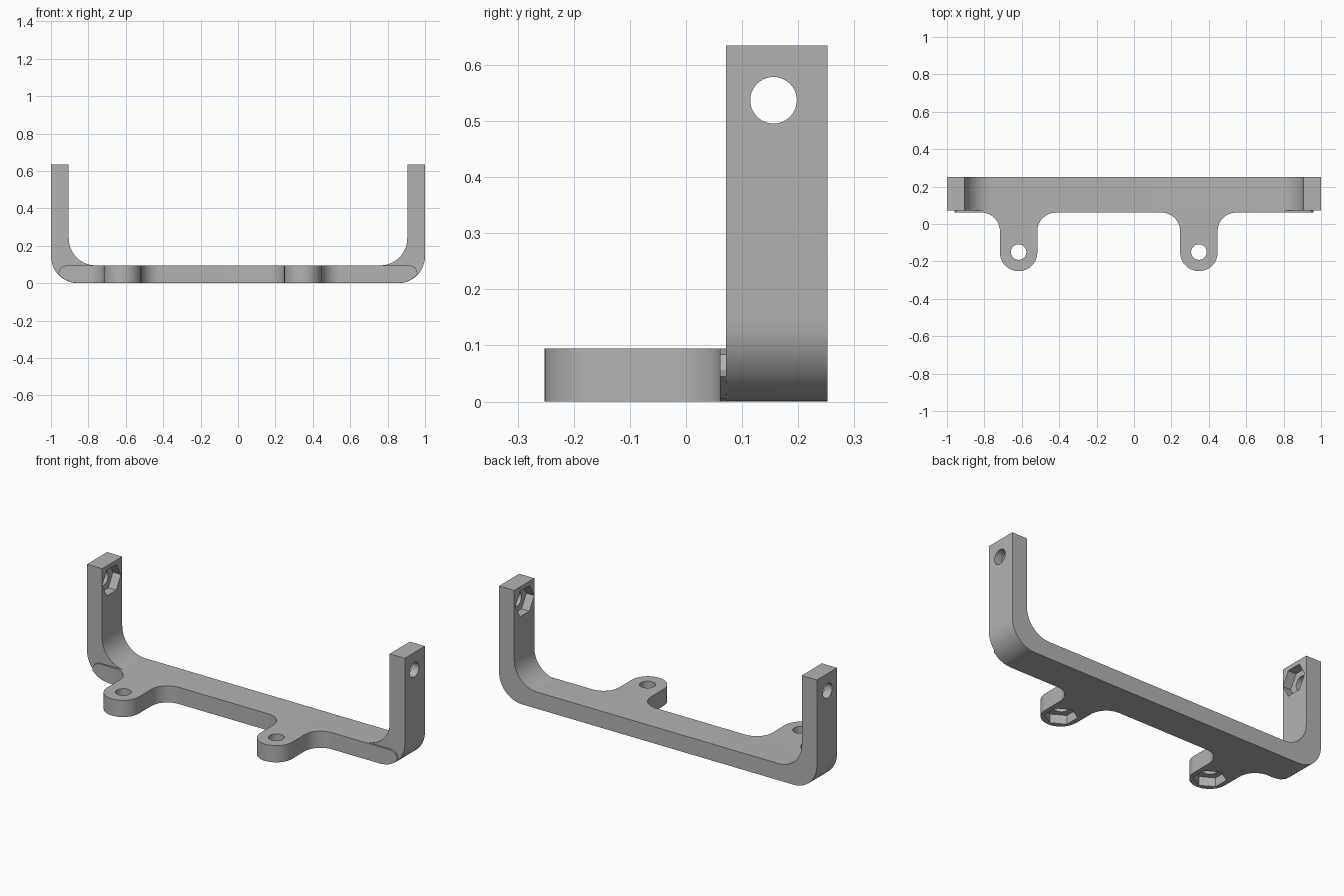
import bpy, bmesh, math
from mathutils import Vector, Matrix

cube = bpy.data.objects.get("Cube")
if cube:
    bpy.data.objects.remove(cube)

THICK = 0.095        # thickness of bar, arms and tabs
HEIGHT = 0.635
BACK, FRONT, LIP = 0.252, 0.071, 0.061
BEND = 0.145         # bend radius, inside and outside
HOLE, NUT, POCKET = 0.0415, 0.084, 0.05

grey = bpy.data.materials.new("plain grey")
grey.use_nodes = True
colour = (0.45, 0.45, 0.45, 1)
grey.diffuse_color = colour
grey.node_tree.nodes["Principled BSDF"].inputs["Base Color"].default_value = colour


def rounded(corners, steps=14):
    """Turn (x, y, radius) corners into an outline with tangent arcs."""
    out = []
    for i, (x, y, r) in enumerate(corners):
        p = Vector((x, y))
        if not r:
            out.append(p)
            continue
        a = (Vector(corners[i - 1][:2]) - p).normalized()
        b = (Vector(corners[(i + 1) % len(corners)][:2]) - p).normalized()
        half = a.angle(b) / 2
        centre = p + (a + b).normalized() * r / math.sin(half)
        start = p + a * r / math.tan(half) - centre
        end = p + b * r / math.tan(half) - centre
        sweep = start.angle_signed(end)
        for k in range(steps + 1):
            t = -sweep * k / steps
            out.append(centre + Matrix.Rotation(t, 2) @ start)
    return out


def prism(name, outline, place, direction):
    """Extrude an outline, placed in space by a function, along a direction."""
    bm = bmesh.new()
    face = bm.faces.new([bm.verts.new(place(p)) for p in outline])
    ext = bmesh.ops.extrude_face_region(bm, geom=[face])
    moved = [v for v in ext["geom"] if isinstance(v, bmesh.types.BMVert)]
    bmesh.ops.translate(bm, verts=moved, vec=direction)
    bmesh.ops.recalc_face_normals(bm, faces=bm.faces)
    mesh = bpy.data.meshes.new(name)
    bm.to_mesh(mesh)
    bm.free()
    obj = bpy.data.objects.new(name, mesh)
    bpy.context.collection.objects.link(obj)
    mesh.materials.append(grey)
    return obj


def combine(target, other, operation):
    mod = target.modifiers.new("combine", "BOOLEAN")
    mod.operation, mod.solver, mod.object = operation, "EXACT", other
    bpy.context.view_layer.objects.active = target
    bpy.ops.object.modifier_apply(modifier=mod.name)
    bpy.data.objects.remove(other)


def cut(target, sides, radius, depth, place, direction):
    """Cut a round or six-sided hole; the flat corner points along +y."""
    ring = [Vector((radius * math.sin(math.tau * i / sides),
                    radius * math.cos(math.tau * i / sides))) for i in range(sides)]
    cutter = prism("cutter", ring, place, direction * depth)
    cutter.hide_render = True
    combine(target, cutter, "DIFFERENCE")


def mirrored(half):
    """Close a profile of the -x half with its mirror image."""
    return half + [(-x, z, r) for x, z, r in reversed(half)]


# U-shaped bar with two arms
inner = 1 - THICK
profile = mirrored([(-inner, THICK, BEND), (-inner, HEIGHT, 0),
                    (-1, HEIGHT, 0), (-1, 0, BEND)])
# order the loop: inner half, outer half, then mirrored outer and inner
bracket = prism("bracket", rounded(profile), lambda p: (p.x, BACK, p.y),
                Vector((0, FRONT - BACK, 0)))

# Front lip with two screw tabs
tabs = (-0.617, 0.347)
outline = [(-0.96, 0.1, 0), (-0.96, LIP, 0)]
for c in tabs:
    outline += [(c - 0.1, LIP, 0.1), (c - 0.1, -0.252, 0.0999),
                (c + 0.1, -0.252, 0.0999), (c + 0.1, LIP, 0.1)]
outline += [(0.96, LIP, 0), (0.96, 0.1, 0)]
lip = prism("lip", rounded(outline), lambda p: (p.x, p.y, 0), Vector((0, 0, THICK)))

# Round off the ends of the lip
ends = mirrored([(-0.92, THICK, 0), (-0.948, 0.084, 0), (-0.96, 0.056, 0),
                 (-0.958, 0.045, 0), (-0.93, 0.021, 0), (-0.895, 0.0058, 0),
                 (-0.855, 0, 0)])
trim = prism("trim", rounded(ends), lambda p: (p.x, 0.5, p.y), Vector((0, -1, 0)))
combine(lip, trim, "INTERSECT")
combine(bracket, lip, "UNION")

# Screw holes and nut pockets in the tabs
up = Vector((0, 0, 1))
for c in tabs:
    for sides, radius, depth in ((40, HOLE, 0.2), (6, NUT, POCKET + 0.02)):
        cut(bracket, sides, radius, depth,
            lambda p: (c + p.x, p.y - 0.15, -0.02), up)

# Screw holes through the arms, nut pockets on their inner faces
for side in (-1, 1):
    for sides, radius, depth in ((40, HOLE, 0.2), (6, NUT, POCKET + 0.02)):
        cut(bracket, sides, radius, depth,
            lambda p: (side * (inner - 0.02), 0.156 + p.y, 0.537 + p.x),
            Vector((side, 0, 0)))

bpy.ops.object.select_all(action="DESELECT")
bracket.select_set(True)
bpy.context.view_layer.objects.active = bracket
bpy.ops.object.shade_smooth_by_angle(angle=math.radians(25))
